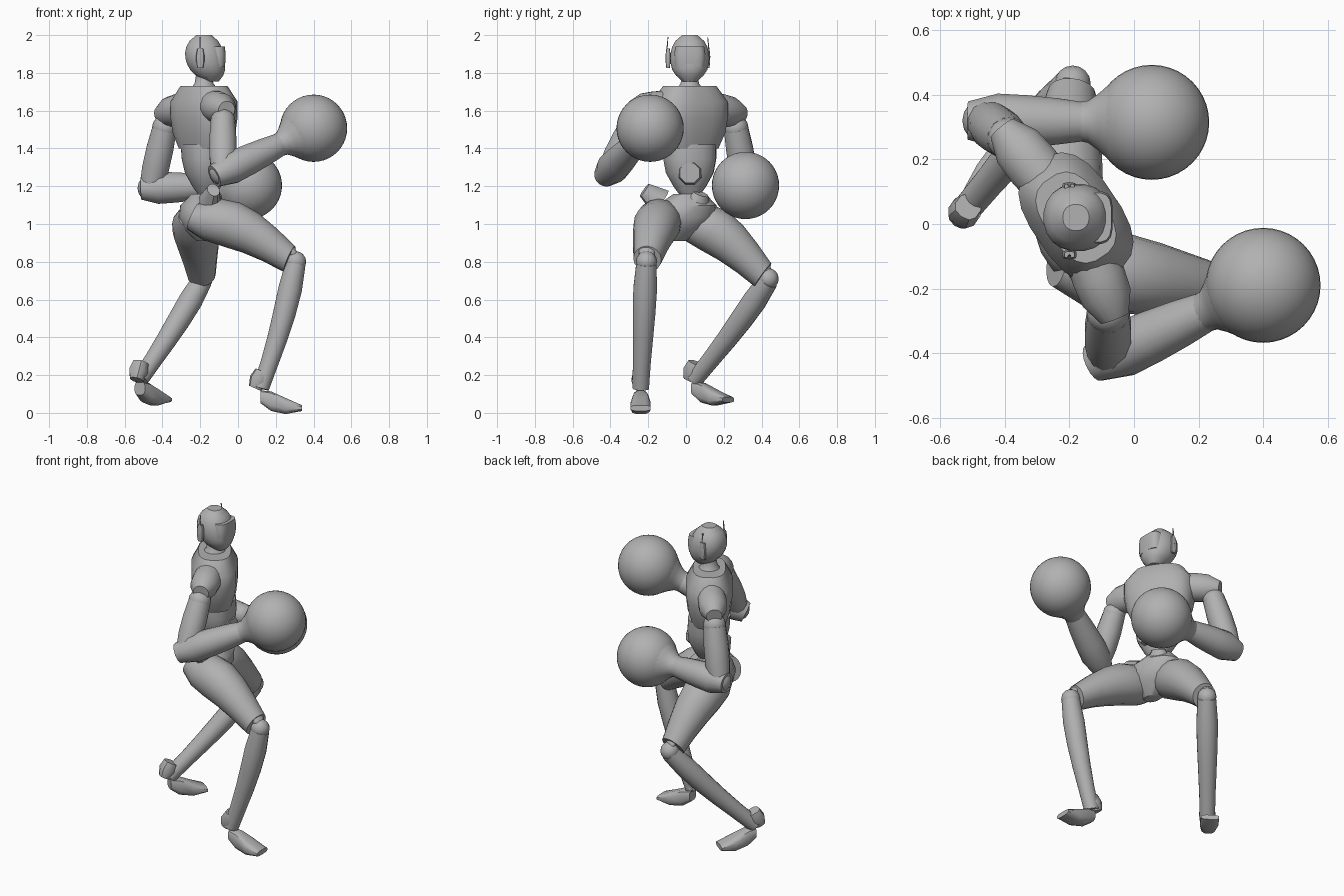
import bpy, bmesh, math
from mathutils import Vector

cube = bpy.data.objects.get("Cube")
if cube:
    bpy.data.objects.remove(cube)

shade = 0.44
grey = bpy.data.materials.new("plain_grey")
grey.use_nodes = True
grey.diffuse_color = (shade, shade, shade, 1)
grey.node_tree.nodes["Principled BSDF"].inputs["Base Color"].default_value = grey.diffuse_color


def finish(name, bm):
    bmesh.ops.recalc_face_normals(bm, faces=bm.faces)
    mesh = bpy.data.meshes.new(name)
    bm.to_mesh(mesh)
    bm.free()
    obj = bpy.data.objects.new(name, mesh)
    bpy.context.collection.objects.link(obj)
    mesh.materials.append(grey)
    bpy.ops.object.select_all(action='DESELECT')
    obj.select_set(True)
    bpy.context.view_layer.objects.active = obj
    bpy.ops.object.shade_smooth_by_angle(angle=math.radians(38))


def loft(name, centres, widths, depths, side, axis, power, sides):
    """Skin over superellipse rings that all face along the axis."""
    bm = bmesh.new()
    axis = Vector(axis).normalized()
    across = Vector(side)
    across = (across - axis * across.dot(axis)).normalized()
    through = axis.cross(across)
    loops = []
    for centre, width, depth in zip(centres, widths, depths):
        loop = []
        for k in range(sides):
            angle = math.tau * (k + 0.5) / sides
            c, s = math.cos(angle), math.sin(angle)
            u = math.copysign(abs(c) ** (2 / power), c) * width
            v = math.copysign(abs(s) ** (2 / power), s) * depth
            loop.append(bm.verts.new(centre + across * u + through * v))
        loops.append(loop)
    for lower, upper in zip(loops, loops[1:]):
        for k in range(sides):
            n = (k + 1) % sides
            bm.faces.new((lower[k], lower[n], upper[n], upper[k]))
    bm.faces.new(loops[0])
    bm.faces.new(loops[-1])
    finish(name, bm)


def limb(name, start, end, radius, swell, side, flat=1, bow=(0, 0, 0), axis=None, power=2, sides=16):
    """Straight or bowed part with evenly spaced rings, scaled by swell."""
    start, end, bow = Vector(start), Vector(end), Vector(bow)
    steps = [i / (len(swell) - 1) for i in range(len(swell))]
    centres = [start.lerp(end, t) + bow * math.sin(math.pi * t) for t in steps]
    widths = [radius * s for s in swell]
    depths = [flat * w for w in widths]
    loft(name, centres, widths, depths, side, axis or end - start, power, sides)


def ball(name, centre, radius, segments=16):
    bm = bmesh.new()
    bmesh.ops.create_uvsphere(bm, u_segments=segments, v_segments=segments // 2, radius=radius)
    bmesh.ops.translate(bm, vec=centre, verts=bm.verts)
    finish(name, bm)


UP = Vector((0, 0, 1))
FORWARD = Vector((1, 0, 0))
LEFT = Vector((0, 1, 0))
CHEST_SIDE = Vector((-0.56, 0.83, 0))
HIP_SIDE = Vector((-0.3, 0.95, 0))
SPINE = Vector((-0.18, 0.02, 0))


def spine(height, ahead=0):
    return SPINE + UP * height + FORWARD * ahead


# Torso, twisted relative to the hips
limb("chest", spine(1.4), spine(1.73), 0.21, (0.75, 0.93, 1, 1, 0.7), CHEST_SIDE,
     flat=0.65, axis=UP, power=2.7, sides=20)
limb("abdomen", spine(1.12, 0.02), spine(1.42), 0.14, (0.2, 0.6, 0.9, 1, 1), HIP_SIDE,
     flat=0.85, axis=UP, power=2.4)
limb("belly_plate", spine(1.27, 0.06), spine(1.27, 0.13), 0.066, (1, 1, 0.85), LEFT, sides=8)
limb("pelvis", spine(0.91) - LEFT * 0.07, spine(1.16), 0.17, (0.3, 0.8, 1, 0.95, 0.5), HIP_SIDE,
     flat=0.75, axis=UP, power=2.2)
limb("neck", spine(1.7), spine(1.83), 0.05, (1.7, 1, 0.85, 0.9), LEFT, sides=14)

# Head with chin, visor and ear pieces
limb("head", spine(1.755, 0.04), spine(2), 0.102,
     (0.38, 0.72, 0.92, 1, 1.03, 1, 0.92, 0.75, 0.4), LEFT,
     bow=FORWARD * -0.015, axis=UP, power=2.2, sides=20)
limb("visor", spine(1.83, 0.055), spine(1.94, 0.055), 0.083, (0.93, 1, 1, 0.93), LEFT,
     flat=0.72, power=3.5)
for name, out in (("left", LEFT), ("right", -LEFT)):
    ear = spine(1.88, -0.02) - LEFT * 0.01 + out * 0.105
    limb(name + "_ear_piece", ear - UP * 0.055, ear + UP * 0.05, 0.022, (0.7, 1, 1, 0.7),
         FORWARD, flat=0.6, power=4, sides=12)
    limb(name + "_ear_fin", ear + out * 0.01, ear + UP * 0.11, 0.008, (1, 0.4),
         FORWARD, flat=0.6, sides=8)


def arm(name, shoulder, elbow, glove):
    shoulder, elbow, glove = Vector(shoulder), Vector(elbow), Vector(glove)
    reach = (glove - elbow).normalized()
    # Deltoid running out of the chest, over the joint
    chest = spine(1.64)
    limb(name + "_shoulder", chest.lerp(shoulder, 0.45), chest.lerp(shoulder, 1.2), 0.085,
         (0.95, 1, 0.95, 0.55), UP)
    ball(name + "_shoulder_joint", shoulder.lerp(elbow, 0.2), 0.067)
    # Upper arm sleeve and elbow
    limb(name + "_upper_arm", shoulder.lerp(elbow, 0.22), elbow, 0.074, (0.9, 1, 1, 0.85),
         LEFT, sides=12)
    ball(name + "_elbow", elbow, 0.072)
    # Forearm tapering to the wrist, then a round glove with a flared cuff
    limb(name + "_forearm", elbow - reach * 0.055, glove - reach * 0.2, 0.086,
         (0.7, 1, 0.95, 0.85, 0.7), LEFT)
    limb(name + "_glove_cuff", glove - reach * 0.23, glove - reach * 0.13, 0.12,
         (0.5, 0.55, 0.75, 1), LEFT, sides=24)
    ball(name + "_glove", glove, 0.178, 40)


arm("left", (-0.37, 0.25, 1.59), (-0.46, 0.32, 1.19), (0.055, 0.315, 1.204))
arm("right", (-0.08, -0.24, 1.61), (-0.08, -0.41, 1.275), (0.4, -0.19, 1.507))


def leg(name, hip, knee, ankle, heading):
    hip, knee, ankle = Vector(hip), Vector(knee), Vector(ankle)
    ahead = Vector(heading).normalized()
    side = UP.cross(ahead)
    # Thigh, knee joint with its cap, and shin
    limb(name + "_thigh", hip, hip.lerp(knee, 0.94), 0.125, (0.6, 0.95, 1, 0.9, 0.75, 0.6),
         HIP_SIDE, bow=UP * 0.05)
    ball(name + "_knee", knee, 0.056)
    front = knee + (knee - hip).normalized() * 0.04
    limb(name + "_knee_cap", knee.lerp(hip, 0.15) + UP * 0.05, front, 0.05, (1, 0.9, 0.4),
         side, flat=0.6, bow=UP * 0.02)
    limb(name + "_shin", knee - UP * 0.01, ankle, 0.064, (0.85, 1, 0.95, 0.85, 0.75, 0.7),
         side, bow=ahead * 0.015)
    # Ankle cuff flaring backwards over the heel
    limb(name + "_ankle", ankle + UP * 0.09 + ahead * 0.01, ankle - ahead * 0.03, 0.05,
         (0.8, 1, 0.7), side, power=2.5, sides=10)
    # Low foot, high at the instep and flat at the toe
    heel = ankle - UP * 0.045
    steps = (0, 0.25, 0.6, 1)
    centres = [heel + ahead * t * 0.22 - UP * 0.06 * math.sin(t * math.pi / 2) for t in steps]
    widths = [0.034 + 0.022 * math.sin(t * 2) for t in steps]
    depths = [0.035 + 0.02 * math.sin(t * 4.5) for t in steps]
    loft(name + "_foot", centres, widths, depths, side, ahead, 3.2, 12)


leg("left", (-0.24, -0.02, 1.04), (-0.19, 0.435, 0.71), (-0.52, 0.045, 0.175), (0.58, 0.81, 0))
leg("right", (-0.24, -0.12, 1.04), (0.305, -0.21, 0.8), (0.12, -0.24, 0.13), (1, 0, 0))

# Flaps at the tops of the thighs
for name, tip in (("left", (-0.12, 0.08, 1.16)), ("right", (-0.13, -0.22, 1.18))):
    root = Vector(tip).lerp(spine(1.0), 0.35)
    limb(name + "_hip_flap", root, tip, 0.075, (1, 0.55), HIP_SIDE, flat=0.8, sides=10)
